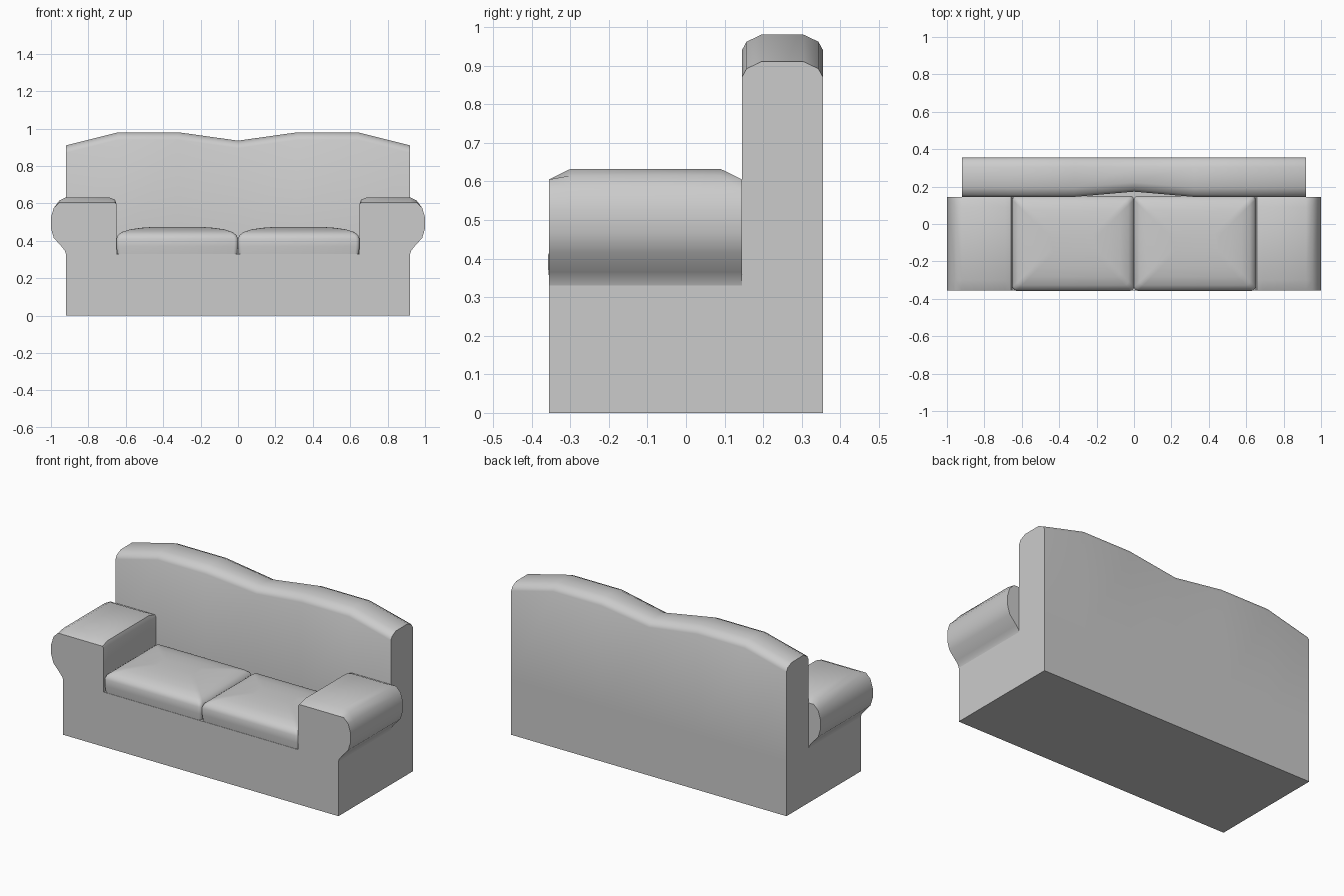
import bpy, bmesh, math

if "Cube" in bpy.data.objects:
    bpy.data.objects.remove(bpy.data.objects["Cube"])


def loft(name, rings):
    """Skin a row of equal-length closed rings and cap both ends."""
    bm = bmesh.new()
    rows = [[bm.verts.new(p) for p in ring] for ring in rings]
    n = len(rows[0])
    for a, b in zip(rows, rows[1:]):
        for i in range(n):
            j = (i + 1) % n
            bm.faces.new((a[i], a[j], b[j], b[i]))
    bm.faces.new(rows[0][::-1])
    bm.faces.new(rows[-1])
    bmesh.ops.recalc_face_normals(bm, faces=bm.faces)
    mesh = bpy.data.meshes.new(name)
    bm.to_mesh(mesh)
    bm.free()
    ob = bpy.data.objects.new(name, mesh)
    bpy.context.collection.objects.link(ob)
    bpy.ops.object.select_all(action='DESELECT')
    ob.select_set(True)
    bpy.context.view_layer.objects.active = ob
    bpy.ops.object.shade_smooth_by_angle(angle=math.radians(50))
    return ob


def rounded_rect(x0, x1, y0, y1, r, z, steps=3):
    pts = []
    corners = [(x1 - r, y1 - r), (x0 + r, y1 - r), (x0 + r, y0 + r), (x1 - r, y0 + r)]
    for q, (cx, cy) in enumerate(corners):
        for s in range(steps + 1):
            a = math.pi / 2 * (q + s / steps)
            pts.append((cx + r * math.cos(a), cy + r * math.sin(a), z))
    return pts


# Base block
W, D, SEAT = 0.92, 0.355, 0.33
loft("base", [[(-W, -D, z), (W, -D, z), (W, D, z), (-W, D, z)] for z in (0, SEAT)])

# Backrest: wavy top edge, rounded over front to back, slightly hollow at the middle
half = [(0, 0.935), (0.32, 0.98), (0.64, 0.98), (W, 0.91)]
crest = [(-x, t) for x, t in half[:0:-1]] + half
rings = []
for x, t in crest:
    f = 0.145 + (0.028 if x == 0 else 0)
    section = [(f, SEAT), (f, t - 0.04), (f + 0.012, t - 0.018), (f + 0.05, t),
               (0.305, t), (0.343, t - 0.018), (D, t - 0.04), (D, SEAT)]
    rings.append([(x, y, z) for y, z in section])
loft("backrest", rings)

# Rolled arms: tops drop a little at the front and rear ends
arm = [(0.65, 0.33), (0.65, 0.595), (0.658, 0.62), (0.69, 0.632), (0.92, 0.632),
       (0.955, 0.615), (0.985, 0.575), (1.0, 0.525), (1.0, 0.465), (0.985, 0.415),
       (0.94, 0.365), (0.925, 0.345), (0.92, 0.33)]
for side, label in ((-1, "left"), (1, "right")):
    loft(label + "_arm", [[(side * x, y, min(z, top)) for x, z in arm]
                          for y, top in ((-D, 0.605), (-0.3, 1), (0.09, 1), (0.145, 0.605))])

# Seat cushions: domed stack of rounded rectangles
layers = [(0.004, 0.33), (0.0, 0.37), (0.0, 0.41), (0.008, 0.43), (0.03, 0.447),
          (0.075, 0.461), (0.13, 0.469), (0.2, 0.474)]
for x0, label in ((-0.65, "left"), (0.0, "right")):
    loft(label + "_seat_cushion",
         [rounded_rect(x0 + i, x0 + 0.65 - i, -0.357 + i, 0.15 - i, 0.02, z)
          for i, z in layers])
